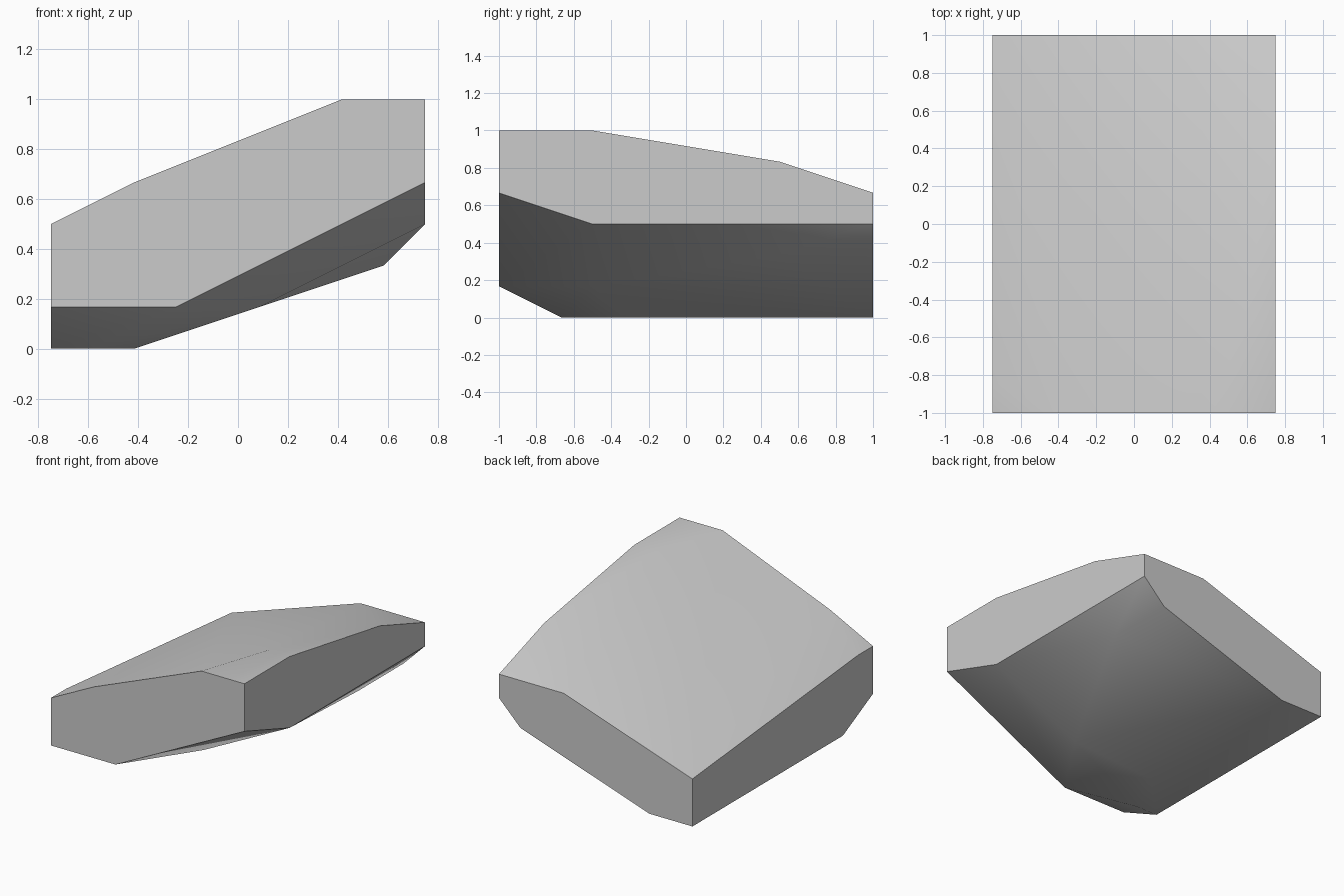
import bpy, bmesh, math

cube = bpy.data.objects.get("Cube")
if cube:
    bpy.data.objects.remove(cube, do_unlink=True)

# One plain grey stone material
stone = bpy.data.materials.new("stone_grey")
stone.use_nodes = True
grey = (0.6, 0.6, 0.6, 1)
stone.diffuse_color = grey
stone.node_tree.nodes["Principled BSDF"].inputs["Base Color"].default_value = grey

W, D = 0.75, 1.0   # half width and half depth
S = 1 / 12         # heights and offsets sit on twelfths

# Outlines of the four upright cut sides, in twelfths
front = [(-9, 2), (-3, 2), (9, 8), (9, 12), (5, 12), (-5, 8), (-9, 6)]
back = [(-9, 0), (-5, 0), (7, 4), (9, 6), (9, 8), (3, 8), (-9, 4)]
plus_x = [(-12, 8), (-6, 6), (12, 6), (12, 8), (6, 10), (-6, 12), (-12, 12)]
minus_x = [(-12, 2), (-8, 0), (12, 0), (12, 4), (-10, 6), (-12, 6)]

# Bulges of the underside and the crest between the cut sides, in twelfths
underside = [(-7, -8, 0), (-5, -4, 0), (1, -6, 2), (7, 6, 4)]
crest = [(7, -6, 12)]

points = [(a * S, y, z * S) for side, y in ((front, -D), (back, D)) for a, z in side]
points += [(x, a * S, z * S) for side, x in ((plus_x, W), (minus_x, -W)) for a, z in side]
points += [(x * S, y * S, z * S) for x, y, z in underside + crest]

# Sloping slab wrapped around all the points
bm = bmesh.new()
for p in points:
    bm.verts.new(p)
bmesh.ops.remove_doubles(bm, verts=bm.verts[:], dist=0.001)
bmesh.ops.convex_hull(bm, input=bm.verts[:])
loose = [v for v in bm.verts if not v.link_faces]
bmesh.ops.delete(bm, geom=loose, context='VERTS')
bmesh.ops.dissolve_limit(bm, angle_limit=math.radians(0.5),
                         verts=bm.verts[:], edges=bm.edges[:])
bmesh.ops.recalc_face_normals(bm, faces=bm.faces[:])

mesh = bpy.data.meshes.new("stone_slab")
bm.to_mesh(mesh)
bm.free()
mesh.materials.append(stone)
slab = bpy.data.objects.new("stone_slab", mesh)
bpy.context.collection.objects.link(slab)

# Soft top and underside, crisp cut sides
bpy.ops.object.select_all(action='DESELECT')
slab.select_set(True)
bpy.context.view_layer.objects.active = slab
bpy.ops.object.shade_smooth_by_angle(angle=math.radians(40))
